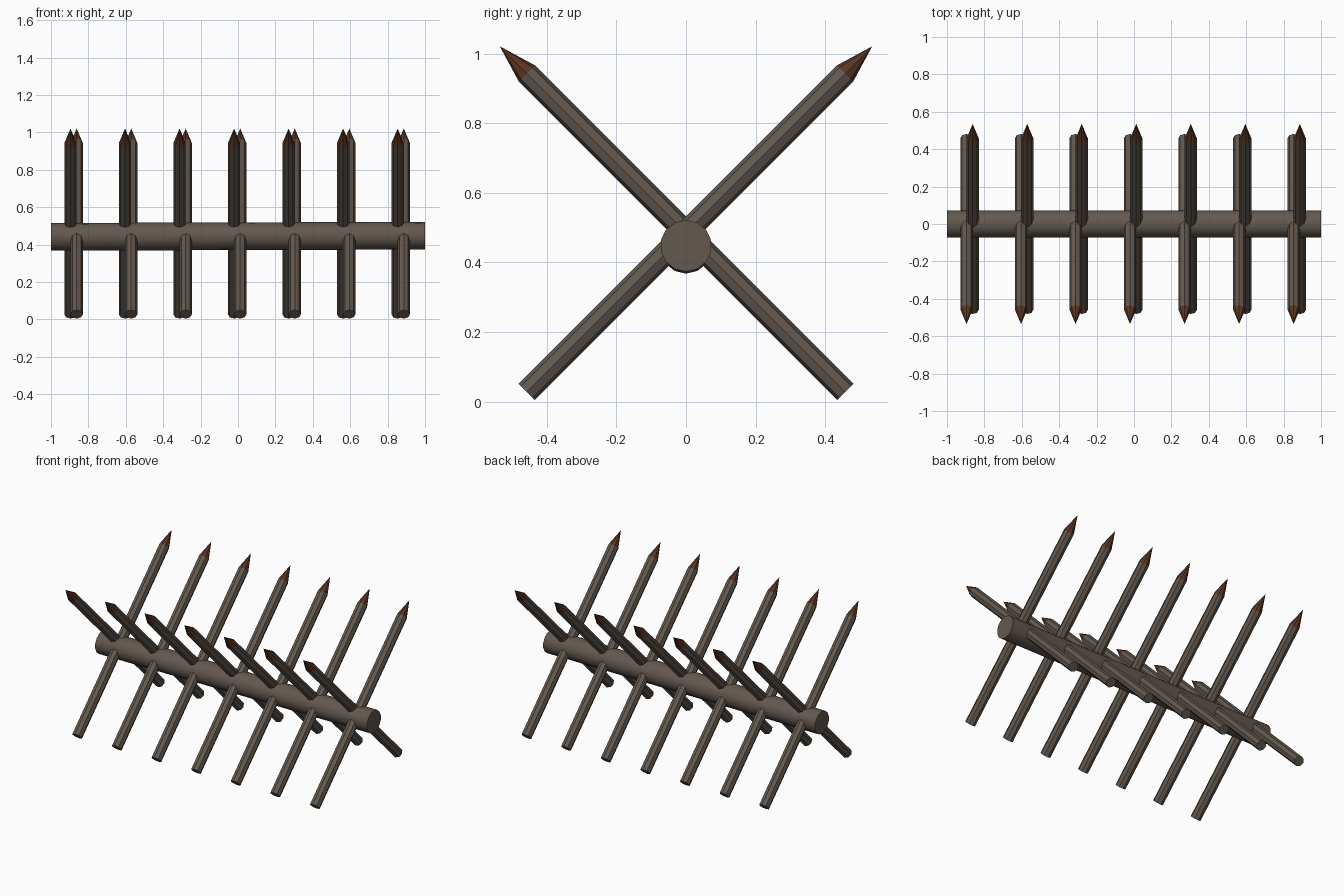
import bpy
from math import radians
from mathutils import Vector

if "Cube" in bpy.data.objects:
    bpy.data.objects.remove(bpy.data.objects["Cube"])


def make_material(name, colour):
    mat = bpy.data.materials.new(name)
    mat.use_nodes = True
    mat.diffuse_color = colour
    mat.node_tree.nodes["Principled BSDF"].inputs["Base Color"].default_value = colour
    return mat


wood = make_material("weathered wood", (0.125, 0.098, 0.077, 1))
tip_wood = make_material("reddish sharpened wood", (0.105, 0.036, 0.016, 1))


def tapered(name, start, end, r1, r2, sides, mat):
    """Cylinder or cone running from start to end."""
    start, end = Vector(start), Vector(end)
    axis = end - start
    bpy.ops.mesh.primitive_cone_add(vertices=sides, radius1=r1, radius2=r2,
                                    depth=axis.length, location=(start + end) / 2)
    obj = bpy.context.object
    obj.name = name
    obj.rotation_mode = 'QUATERNION'
    obj.rotation_quaternion = axis.to_track_quat('Z', 'Y')
    obj.data.materials.append(mat)
    return obj


# Long central beam
tapered("beam", (-1, 0, 0.442), (1, 0, 0.448), 0.074, 0.074, 14, wood)
bpy.ops.object.shade_smooth_by_angle(angle=radians(40))

# Crossed pairs of sharpened stakes along the beam
COUNT, SPACING, RADIUS = 7, 0.2915, 0.033
for i in range(COUNT):
    along = (i - (COUNT - 1) / 2) * SPACING
    for side, lean, offset in (("front", -1, -0.021), ("back", 1, 0.012)):
        x = along + offset
        foot = (x, -lean * 0.458, 0.028)
        neck = (x, lean * 0.457, 0.943)
        point = (x, lean * 0.535, 1.021)
        tapered(f"{side}_stake_{i + 1}", foot, neck, RADIUS, RADIUS, 8, wood)
        tapered(f"{side}_stake_tip_{i + 1}", neck, point, RADIUS, 0, 8, tip_wood)
